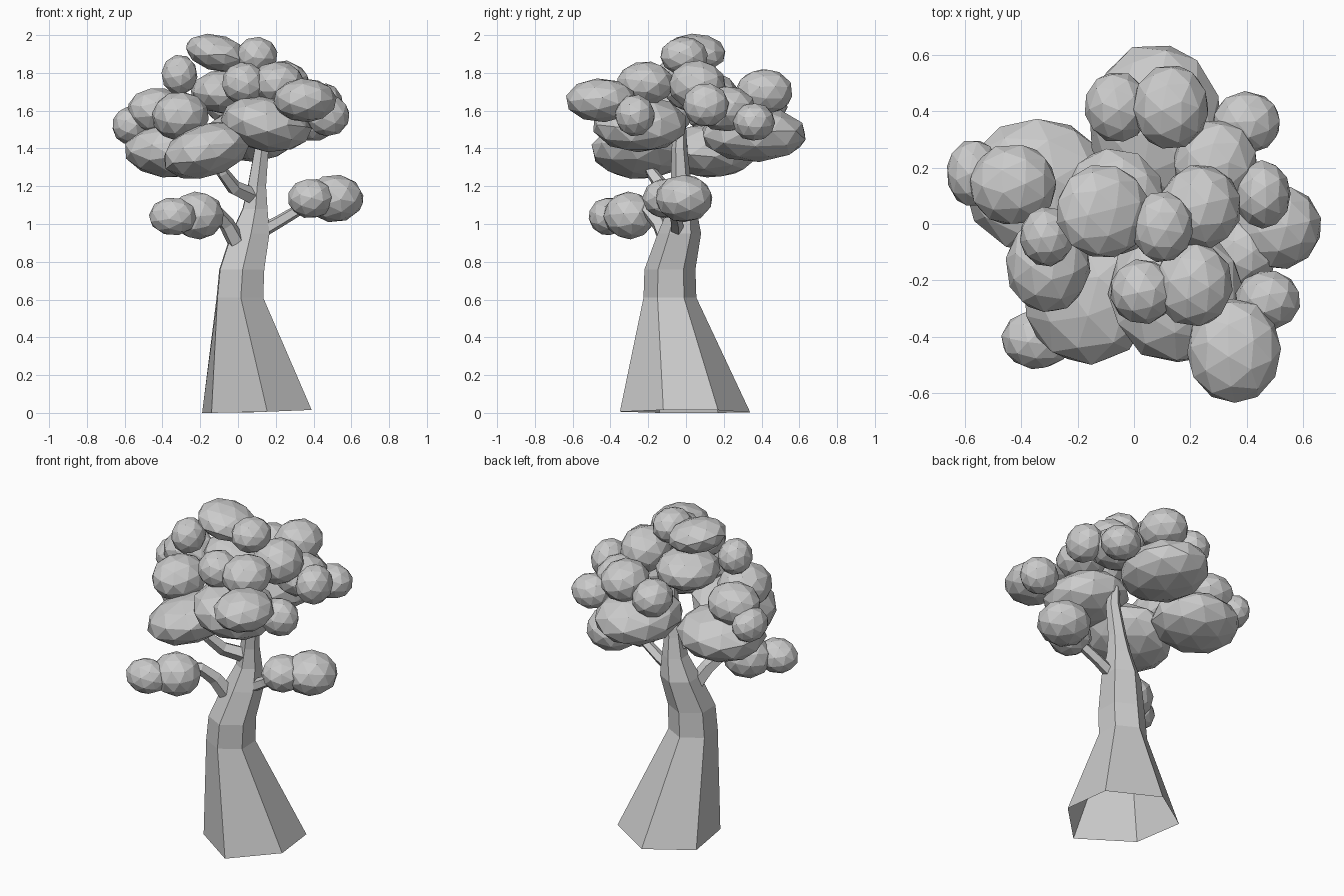
import bpy, bmesh, random
from math import cos, sin, pi, radians
from mathutils import Vector, Matrix, Euler

if "Cube" in bpy.data.objects:
    bpy.data.objects.remove(bpy.data.objects["Cube"])

random.seed(4)


def add_object(name, bm):
    bmesh.ops.recalc_face_normals(bm, faces=bm.faces)
    mesh = bpy.data.meshes.new(name)
    bm.to_mesh(mesh)
    bm.free()
    ob = bpy.data.objects.new(name, mesh)
    bpy.context.collection.objects.link(ob)
    return ob


def bridge(bm, rings):
    for a, b in zip(rings, rings[1:]):
        n = len(a)
        for i in range(n):
            bm.faces.new((a[i], a[(i + 1) % n], b[(i + 1) % n], b[i]))


# Trunk: flared uneven foot, then hexagonal rings (z, x, y, radius), open underneath
def trunk():
    bm = bmesh.new()
    foot = [(.155, -.35), (.39, -.12), (.355, .17), (.07, .34), (-.19, .17), (-.14, -.14)]
    rings = [[bm.verts.new((x, y, .01)) for x, y in foot]]
    for z, x, y, r in [(.61, .01, -.085, .14), (.76, .02, -.085, .135),
                       (.95, .065, -.035, .115), (1.08, .09, -.02, .075), (1.2, .1, -.025, .055),
                       (1.4, .125, -.035, .042), (1.52, .12, -.03, .03)]:
        angles = [radians(-88 + 60 * i) for i in range(6)]
        rings.append([bm.verts.new((x + r * cos(a), y + r * sin(a), z)) for a in angles])
    bridge(bm, rings)
    bm.faces.new(rings[-1])
    add_object("trunk", bm)


# Branch: tapered five-sided tube along a path
def branch(name, path, r0, r1):
    bm = bmesh.new()
    pts = [Vector(p) for p in path]
    rings = []
    for k, p in enumerate(pts):
        d = pts[min(k + 1, len(pts) - 1)] - pts[max(k - 1, 0)]
        q = d.to_track_quat('Z', 'Y')
        r = r0 + (r1 - r0) * k / (len(pts) - 1)
        rings.append([bm.verts.new(p + q @ Vector((r * cos(2 * pi * i / 5), r * sin(2 * pi * i / 5), 0)))
                      for i in range(5)])
    bridge(bm, rings)
    bm.faces.new(rings[0])
    bm.faces.new(rings[-1])
    add_object(name, bm)


# Leaf clump: faceted ellipsoid, tilted about y
def clump(name, pos, size, tilt=0):
    bm = bmesh.new()
    bmesh.ops.create_icosphere(bm, subdivisions=2, radius=1.02)
    turn = Euler([random.uniform(0, 6) for _ in range(3)]).to_matrix().to_4x4()
    m = (Matrix.Translation(pos) @ Matrix.Rotation(radians(tilt), 4, 'Y')
         @ Matrix.Diagonal((*size, 1)) @ turn)
    bmesh.ops.transform(bm, matrix=m, verts=bm.verts)
    add_object(name, bm)


trunk()
branch("branch_left_low", [(-.01, -.1, .91), (-.06, -.14, 1.0), (-.12, -.2, 1.07), (-.2, -.27, 1.08)], .05, .03)
branch("branch_right", [(.13, -.05, .965), (.22, -.05, 1.015), (.38, -.07, 1.11)], .038, .03)
branch("branch_left_high", [(.09, -.03, 1.14), (-.02, -.12, 1.19), (-.08, -.18, 1.27), (-.14, -.22, 1.4)], .048, .028)

# Large flat canopy clumps
large = [((.075, .36, 1.475), (.235, .28, .145), 0),
         ((.15, -.245, 1.53), (.24, .25, .145), 10),
         ((-.165, -.24, 1.39), (.24, .26, .14), -18),
         ((-.34, .135, 1.39), (.26, .24, .145), 0),
         ((-.07, .08, 1.7), (.18, .19, .115), 0)]
# Smaller clumps on top and around
small = [((.13, .415, 1.70), (.135, .15, .12), 0),
         ((-.06, .415, 1.64), (.115, .125, .11), 0),
         ((.40, .36, 1.54), (.12, .11, .1), 0),
         ((.29, .21, 1.61), (.15, .16, .12), 0),
         ((.235, .06, 1.735), (.145, .15, .13), 0),
         ((.455, .105, 1.63), (.1, .12, .115), 0),
         ((.1, -.01, 1.89), (.11, .125, .1), 0),
         ((-.11, .045, 1.905), (.17, .165, .095), 14),
         ((.21, -.215, 1.745), (.14, .15, .115), 0),
         ((.03, -.24, 1.745), (.115, .115, .11), 0),
         ((.355, -.45, 1.655), (.165, .185, .115), 0),
         ((.475, -.27, 1.575), (.115, .105, .11), 0),
         ((-.305, -.145, 1.57), (.15, .17, .13), 0),
         ((-.31, -.045, 1.79), (.095, .105, .105), 0),
         ((-.43, .14, 1.6), (.155, .145, .12), 0),
         ((-.57, .18, 1.52), (.095, .12, .1), 0)]
# Clumps on the low branches
low = [((.51, -.01, 1.135), (.155, .15, .125), 0),
       ((.385, -.105, 1.135), (.12, .125, .105), 0),
       ((-.345, -.41, 1.04), (.125, .105, .1), 0),
       ((-.215, -.3, 1.045), (.14, .135, .125), 0)]
for label, group in (("canopy_large", large), ("canopy_small", small), ("branch_leaves", low)):
    for i, (pos, size, tilt) in enumerate(group):
        clump(f"{label}_{i + 1}", pos, size, tilt)

# Rest the foot on the ground
for ob in bpy.context.collection.objects:
    if ob.name == "trunk":
        for v in ob.data.vertices:
            if v.co.z < .02:
                v.co.z = .04 * max(0, v.co.x)
